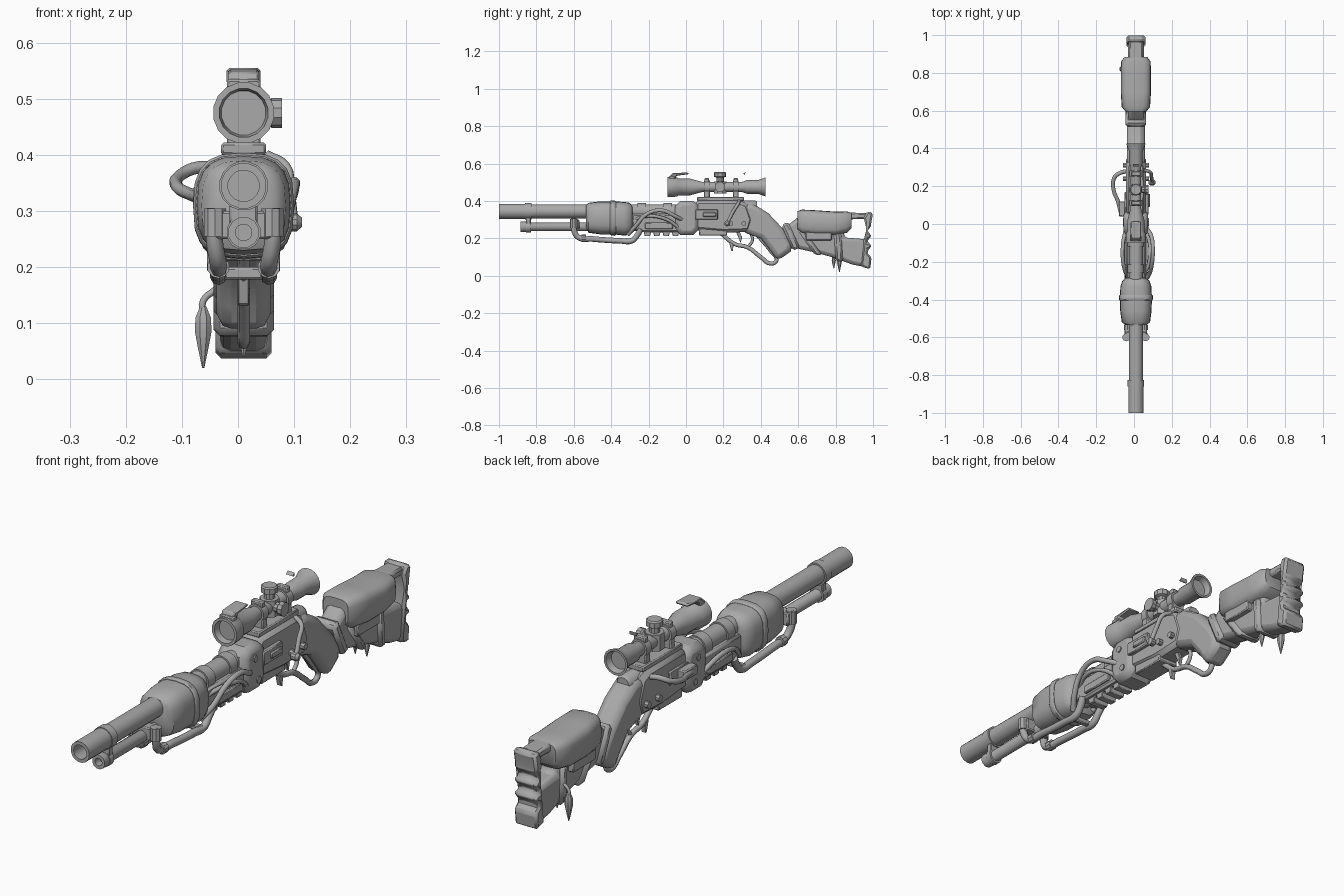
import bpy, bmesh, math
from mathutils import Vector

CX = 0.01  # centre plane of the rifle
metal = bpy.data.materials.new("grey metal")
metal.diffuse_color = (0.4, 0.4, 0.4, 1)


def finish(name, bm, bevel=0.0, segs=2, angle=35):
    bmesh.ops.recalc_face_normals(bm, faces=bm.faces)
    me = bpy.data.meshes.new(name)
    bm.to_mesh(me)
    bm.free()
    ob = bpy.data.objects.new(name, me)
    bpy.context.collection.objects.link(ob)
    me.materials.append(metal)
    if bevel:
        m = ob.modifiers.new("bevel", 'BEVEL')
        m.width, m.segments, m.limit_method, m.angle_limit = bevel, segs, 'ANGLE', math.radians(50)
    bpy.ops.object.select_all(action='DESELECT')
    ob.select_set(True)
    bpy.context.view_layer.objects.active = ob
    bpy.ops.object.shade_smooth_by_angle(angle=math.radians(angle))
    return ob


def skin(bm, rings, caps=True):
    vs = [[bm.verts.new(p) for p in r] for r in rings]
    n = len(vs[0])
    for a, b in zip(vs, vs[1:]):
        for i in range(n):
            bm.faces.new((a[i], a[(i + 1) % n], b[(i + 1) % n], b[i]))
    if caps:
        bm.faces.new(vs[0])
        bm.faces.new(vs[-1])


def lathe(name, profile, x, z, sides=16, axis='y', y=0.0):
    """Turn (distance, radius) points round an axis."""
    rings = []
    for d, r in profile:
        ring = []
        for i in range(sides):
            t = 2 * math.pi * (i + 0.5) / sides
            a, b = r * math.cos(t), r * math.sin(t)
            ring.append({'y': (x + a, d, z + b), 'z': (x + a, y + b, d), 'x': (d, y + a, z + b)}[axis])
        rings.append(ring)
    bm = bmesh.new()
    skin(bm, rings)
    return finish(name, bm)


def prism(name, outline, width, x=CX, bevel=0.008, segs=1):
    """Side outline of (y, z) points pushed across x."""
    bm = bmesh.new()
    skin(bm, [[(x + s * width / 2, y, z) for y, z in outline] for s in (-1, 1)])
    return finish(name, bm, bevel, segs)


def box(name, x, y, z, bevel=0.004):
    return prism(name, [(y[0], z[0]), (y[1], z[0]), (y[1], z[1]), (y[0], z[1])],
                 x[1] - x[0], (x[0] + x[1]) / 2, bevel)


def loft(name, stations, sides=20, power=0.7):
    """Rounded-square sections: (y, z, half width, half height)."""
    def c(v):
        return math.copysign(abs(v) ** power, v)
    angs = [2 * math.pi * i / sides for i in range(sides)]
    bm = bmesh.new()
    skin(bm, [[(CX + w * c(math.cos(t)), y, z + h * c(math.sin(t))) for t in angs]
              for y, z, w, h in stations])
    return finish(name, bm, angle=45)


def pipe(name, pts, r, res=4, closed=False):
    cu = bpy.data.curves.new(name, 'CURVE')
    cu.dimensions = '3D'
    cu.bevel_depth, cu.bevel_resolution, cu.use_fill_caps, cu.resolution_u = r, 2, True, res
    sp = cu.splines.new('BEZIER')
    sp.bezier_points.add(len(pts) - 1)
    for bp, p in zip(sp.bezier_points, pts):
        bp.co = p
        bp.handle_left_type = bp.handle_right_type = 'AUTO'
    sp.use_cyclic_u = closed
    cu.materials.append(metal)
    ob = bpy.data.objects.new(name, cu)
    bpy.context.collection.objects.link(ob)
    return ob


# Barrel, magazine tube and muzzle clamps
lathe("barrel", [(-0.93, 0.028), (-1.0, 0.028), (-1.0, 0.041), (-0.83, 0.041), (-0.83, 0.038), (0.02, 0.038)], CX, 0.345)
lathe("magazine_tube", [(-0.85, 0.015), (-0.885, 0.015), (-0.885, 0.028), (-0.84, 0.028), (-0.83, 0.023),
                        (-0.2, 0.023)], CX, 0.262, 12)
lathe("barrel_band", [(-0.86, 0.044), (-0.825, 0.044)], CX, 0.345)
lathe("magazine_band", [(-0.855, 0.031), (-0.83, 0.031)], CX, 0.262, 12)
box("band_link", (-0.015, 0.035), (-0.855, -0.83), (0.26, 0.34))
for y in (-0.26, -0.12):
    lathe("rear_barrel_band", [(y, 0.044), (y + 0.045, 0.044)], CX, 0.345)

# Padded handguard wrap with two straps
loft("handguard_wrap", [(-0.535, 0.32, 0.055, 0.06), (-0.52, 0.31, 0.075, 0.08), (-0.46, 0.31, 0.083, 0.088),
                        (-0.39, 0.31, 0.085, 0.088), (-0.33, 0.305, 0.082, 0.09), (-0.30, 0.305, 0.072, 0.085),
                        (-0.285, 0.31, 0.05, 0.06)])
loft("wrap_strap", [(-0.405, 0.31, 0.086, 0.09), (-0.40, 0.31, 0.09, 0.094), (-0.38, 0.308, 0.09, 0.094),
                    (-0.375, 0.308, 0.086, 0.09)])

# Twin pipes under the handguard, with collars
for s in (-1, 1):
    x = CX + s * 0.045
    pipe("under_pipe", [(CX + s * 0.05, -0.60, 0.305), (CX + s * 0.052, -0.60, 0.25), (x, -0.575, 0.205),
                        (x, -0.50, 0.197), (x, -0.35, 0.187), (x, -0.29, 0.187), (x, -0.262, 0.215),
                        (CX + s * 0.05, -0.24, 0.25)], 0.015)
    lathe("pipe_collar", [(0.255, 0.021), (0.305, 0.021)], CX + s * 0.051, 0, 10, 'z', -0.60)
    lathe("pipe_joint", [(-0.56, 0.02), (-0.535, 0.02)], x, 0.2, 10)
box("pipe_bracket", (-0.045, 0.065), (-0.615, -0.57), (0.25, 0.30))
box("pipe_cross_bar", (-0.04, 0.06), (-0.32, -0.30), (0.178, 0.2))

# Forend with toothed lower rail
prism("forend", [(-0.29, 0.25), (-0.24, 0.235), (-0.02, 0.235), (0.0, 0.33), (-0.29, 0.33)], 0.105)
teeth = [(-0.23, 0.25)]
for i in range(4):
    y = -0.22 + i * 0.05
    teeth += [(y, 0.212), (y + 0.028, 0.212), (y + 0.033, 0.232), (y + 0.045, 0.232)]
prism("lower_rail", teeth + [(-0.02, 0.25)], 0.07, bevel=0.002)
box("forend_side_plate", (-0.052, 0.072), (-0.22, -0.07), (0.25, 0.285))

# Receiver
prism("receiver_front", [(-0.06, 0.25), (-0.03, 0.218), (0.04, 0.218), (0.07, 0.25), (0.07, 0.37), (0.05, 0.40),
                         (-0.03, 0.40), (-0.06, 0.37)], 0.13, bevel=0.025, segs=2)
prism("receiver", [(0.03, 0.245), (0.2, 0.23), (0.34, 0.235), (0.36, 0.30), (0.33, 0.385), (0.28, 0.405),
                   (0.05, 0.405)], 0.105, bevel=0.018)
box("receiver_side_plate", (-0.05, 0.078), (0.05, 0.17), (0.30, 0.355))
box("ejection_cover", (0.055, 0.085), (0.09, 0.16), (0.315, 0.34))
box("receiver_lower_block", (-0.035, 0.055), (0.07, 0.22), (0.215, 0.26))
lathe("hammer_cap", [(0.29, 0.034), (0.37, 0.034), (0.38, 0.027)], CX, 0.37, 12)
for y, z in ((0.02, 0.26), (0.0, 0.35), (0.24, 0.28), (0.31, 0.28)):
    lathe("side_bolt", [(-0.058, 0.013), (0.08, 0.013)], 0, z, 8, 'x', y)

# Lever arm with knob, side loop handle and hoses
pipe("bolt_lever", [(0.05, 0.285, 0.40), (0.085, 0.275, 0.38), (0.092, 0.25, 0.34), (0.098, 0.225, 0.29)], 0.009)
lathe("lever_knob", [(0.078, 0.008), (0.085, 0.016), (0.105, 0.016), (0.114, 0.008)], 0, 0.28, 10, 'x', 0.22)
pipe("side_loop", [(-0.03, 0.28, 0.375), (-0.07, 0.272, 0.378), (-0.104, 0.245, 0.363), (-0.108, 0.18, 0.343),
                   (-0.085, 0.12, 0.33), (-0.07, 0.06, 0.325)], 0.011)
box("loop_mount", (-0.08, -0.03), (0.04, 0.12), (0.305, 0.345))
pipe("right_hose", [(0.05, -0.31, 0.22), (0.078, -0.27, 0.265), (0.095, -0.21, 0.33), (0.10, -0.13, 0.35),
                    (0.09, -0.06, 0.32), (0.065, -0.02, 0.30)], 0.011)
pipe("right_lower_hose", [(0.05, -0.28, 0.30), (0.08, -0.2, 0.32), (0.082, -0.1, 0.30), (0.06, -0.03, 0.25)], 0.009)
pipe("left_hose", [(-0.03, -0.29, 0.24), (-0.055, -0.22, 0.30), (-0.06, -0.12, 0.31), (-0.045, -0.03, 0.27)], 0.01)

# Trigger, lever loop and small hook
pipe("lever_loop", [(CX, 0.19, 0.225), (CX, 0.26, 0.17), (CX, 0.33, 0.152), (CX, 0.40, 0.10), (CX, 0.455, 0.065),
                    (CX, 0.485, 0.085), (CX, 0.46, 0.125), (CX, 0.385, 0.215)], 0.011)
pipe("trigger_guard", [(CX, 0.33, 0.152), (CX, 0.355, 0.19), (CX, 0.345, 0.235)], 0.008)
prism("trigger", [(0.265, 0.24), (0.285, 0.24), (0.30, 0.205), (0.292, 0.175), (0.28, 0.205)], 0.016, bevel=0.002)
prism("lower_hook", [(0.23, 0.18), (0.255, 0.17), (0.25, 0.13), (0.242, 0.135)], 0.02, bevel=0.002)

# Pistol grip
prism("grip", [(0.29, 0.385), (0.36, 0.385), (0.44, 0.335), (0.52, 0.25), (0.57, 0.175), (0.56, 0.13), (0.49, 0.08),
               (0.455, 0.13), (0.40, 0.20), (0.30, 0.235)], 0.096, bevel=0.026, segs=2)

# Stock body, upper bar and notched butt around an opening
prism("stock_body", [(0.515, 0.23), (0.55, 0.275), (0.62, 0.33), (0.84, 0.325), (0.845, 0.205), (0.97, 0.195),
                     (0.97, 0.045), (0.89, 0.06), (0.78, 0.10), (0.69, 0.125), (0.60, 0.145), (0.55, 0.18)],
      0.085, bevel=0.02, segs=2)
prism("stock_upper_bar", [(0.82, 0.30), (0.97, 0.305), (0.97, 0.335), (0.82, 0.34)], 0.075)
butt = [(0.935, 0.05), (0.985, 0.035), (0.992, 0.10)]
for z in (0.12, 0.175, 0.23):
    butt += [(0.972, z), (0.972, z + 0.022), (0.99, z + 0.028), (0.99, z + 0.05)]
prism("butt_plate", butt + [(1.0, 0.335), (0.97, 0.345), (0.95, 0.31), (0.965, 0.25), (0.95, 0.19)], 0.1, bevel=0.012)
loft("cheek_pad", [(0.595, 0.295, 0.055, 0.05), (0.62, 0.29, 0.075, 0.064), (0.70, 0.283, 0.08, 0.067),
                   (0.80, 0.28, 0.08, 0.063), (0.86, 0.287, 0.078, 0.057), (0.885, 0.295, 0.06, 0.042)], power=0.55)
for pts in ([(0.51, 0.27), (0.545, 0.29), (0.61, 0.15), (0.57, 0.135)],
            [(0.60, 0.24), (0.64, 0.235), (0.73, 0.11), (0.69, 0.11)],
            [(0.79, 0.23), (0.83, 0.23), (0.84, 0.075), (0.80, 0.08)]):
    prism("stock_strap", pts, 0.108, bevel=0.012)
box("stock_side_plate", (-0.055, 0.075), (0.64, 0.78), (0.19, 0.235))

# Hanging charms below the stock
pipe("charm_cord", [(-0.04, 0.82, 0.16), (-0.062, 0.82, 0.14), (-0.062, 0.82, 0.11)], 0.006)
lathe("charm", [(0.02, 0.002), (0.06, 0.011), (0.085, 0.016), (0.11, 0.015), (0.13, 0.006)], -0.062, 0, 8, 'z', 0.82)
lathe("small_charm", [(0.04, 0.002), (0.08, 0.011), (0.11, 0.008)], CX, 0, 6, 'z', 0.79)

# Scope body, rings, turrets and lens cover
SZ = 0.475
lathe("scope_tube", [(-0.075, 0.04), (-0.1, 0.044), (-0.1, 0.055), (-0.05, 0.053), (-0.04, 0.046), (0.02, 0.046),
                     (0.085, 0.028), (0.30, 0.028), (0.325, 0.037), (0.385, 0.037), (0.425, 0.052),
                     (0.425, 0.043), (0.40, 0.036)], CX, SZ)
for y in (0.095, 0.25):
    lathe("scope_ring", [(y, 0.036), (y + 0.032, 0.036)], CX, SZ, 12)
    box("scope_ring_foot", (-0.02, 0.04), (y, y + 0.032), (0.40, 0.455))
    box("scope_ring_clamp", (-0.015, 0.035), (y + 0.004, y + 0.028), (0.49, 0.522))
box("scope_rail", (-0.03, 0.05), (0.06, 0.31), (0.40, 0.422))
lathe("turret_block", [(0.44, 0.036), (0.505, 0.036)], CX, 0, 8, 'z', 0.182)
lathe("top_turret", [(0.50, 0.02), (0.525, 0.02), (0.53, 0.032), (0.55, 0.032), (0.555, 0.027)], CX, 0, 10, 'z', 0.182)
lathe("side_turret", [(0.03, 0.02), (0.055, 0.02), (0.06, 0.027), (0.078, 0.027)], 0, SZ, 10, 'x', 0.182)
prism("lens_cover", [(-0.09, 0.515), (-0.075, 0.548), (0.01, 0.553), (0.015, 0.543), (-0.05, 0.535), (-0.06, 0.515)],
      0.055, bevel=0.004)
box("cover_hinge", (-0.02, 0.04), (-0.09, -0.06), (0.515, 0.535))
prism("eyepiece_tab", [(0.305, 0.545), (0.318, 0.555), (0.315, 0.54)], 0.03, bevel=0)
